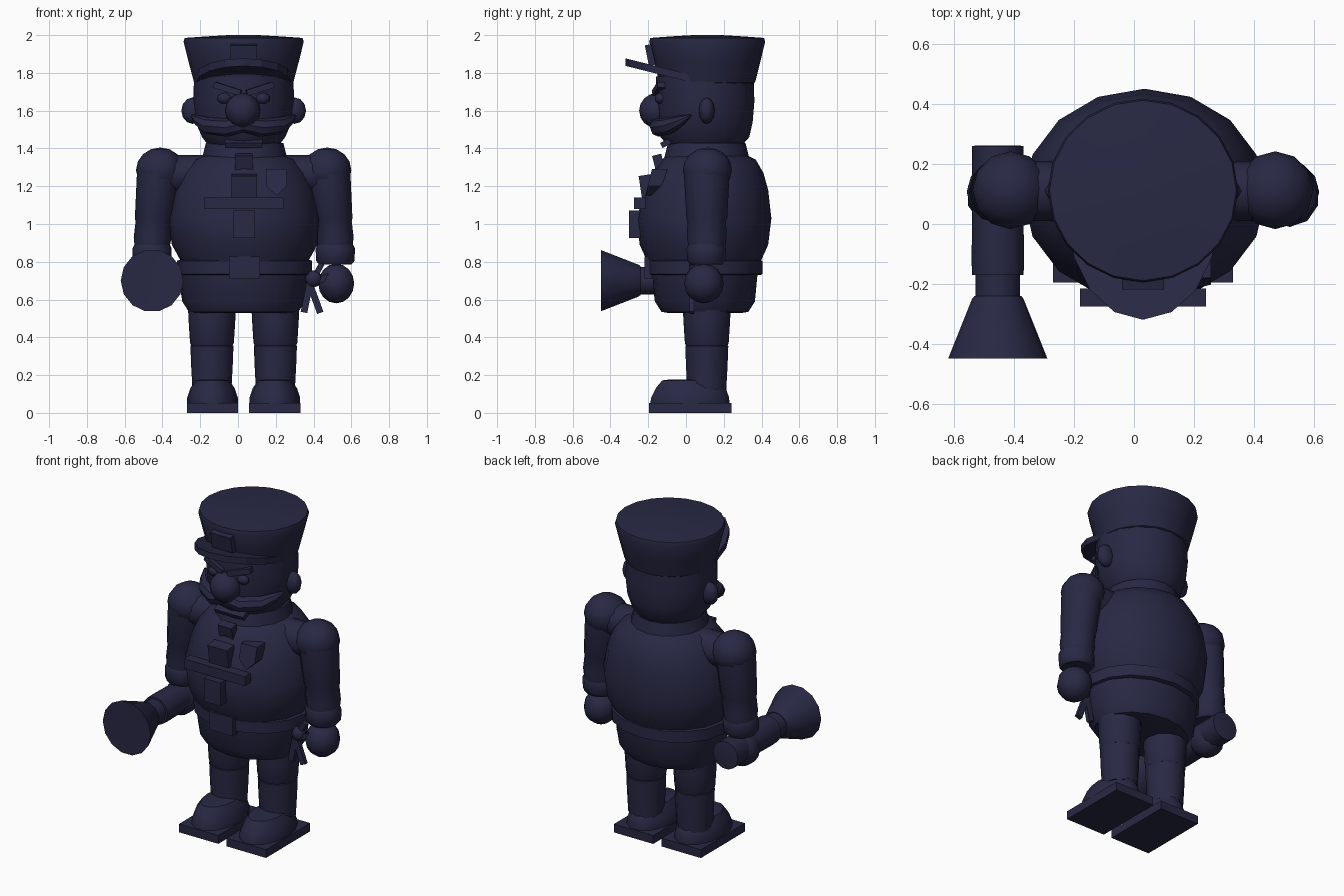
import bpy, bmesh, math
from mathutils import Vector, Matrix

navy = bpy.data.materials.new("dark_navy")
navy.diffuse_color = (0.021, 0.021, 0.058, 1)
CX, CY = 0.03, 0.11          # body axis


def finish(name, bm, smooth=40):
    bmesh.ops.recalc_face_normals(bm, faces=bm.faces)
    me = bpy.data.meshes.new(name)
    bm.to_mesh(me)
    bm.free()
    ob = bpy.data.objects.new(name, me)
    bpy.context.collection.objects.link(ob)
    me.materials.append(navy)
    if smooth:
        bpy.ops.object.select_all(action='DESELECT')
        ob.select_set(True)
        bpy.context.view_layer.objects.active = ob
        bpy.ops.object.shade_smooth_by_angle(angle=math.radians(smooth))
    return ob


def loft(name, rings, smooth=40):
    """Skin a list of point rings and cap both ends."""
    bm = bmesh.new()
    vs = [[bm.verts.new(p) for p in r] for r in rings]
    n = len(vs[0])
    for a, b in zip(vs, vs[1:]):
        for i in range(n):
            bm.faces.new((a[i], a[(i + 1) % n], b[(i + 1) % n], b[i]))
    bm.faces.new(vs[0])
    bm.faces.new(vs[-1])
    return finish(name, bm, smooth)


def stack(name, rows, n=16, smooth=40):
    """Horizontal ellipses: rows of (z, rx, ry, cx, cy)."""
    ang = [math.tau * i / n for i in range(n)]
    return loft(name, [[(cx + rx * math.cos(a), cy + ry * math.sin(a), z) for a in ang]
                       for z, rx, ry, cx, cy in rows], smooth)


def tube(name, pts, n=10, smooth=40):
    """Round sections along a path of (x, y, z, r)."""
    ps = [Vector(p[:3]) for p in pts]
    rings = []
    for i, p in enumerate(ps):
        d = ps[min(i + 1, len(ps) - 1)] - ps[max(i - 1, 0)]
        q = d.to_track_quat('Z', 'Y')
        rings.append([p + q @ Vector((math.cos(math.tau * k / n), math.sin(math.tau * k / n), 0)) * pts[i][3]
                      for k in range(n)])
    return loft(name, rings, smooth)


def ball(name, c, r, u=12, v=8):
    bm = bmesh.new()
    bmesh.ops.create_uvsphere(bm, u_segments=u, v_segments=v, radius=1)
    bmesh.ops.transform(bm, matrix=Matrix.Translation(c) @ Matrix.Diagonal((*r, 1)), verts=bm.verts)
    return finish(name, bm, 60)


def box(name, c, size, rx=0, ry=0, rz=0):
    bm = bmesh.new()
    bmesh.ops.create_cube(bm, size=1)
    rot = Matrix.Rotation(rz, 4, 'Z') @ Matrix.Rotation(rx, 4, 'X') @ Matrix.Rotation(ry, 4, 'Y')
    bmesh.ops.transform(bm, matrix=Matrix.Translation(c) @ rot @ Matrix.Diagonal((*size, 1)), verts=bm.verts)
    return finish(name, bm, 0)


# trunk
stack("torso", [(z, rx, ry, 0.035, y) for z, rx, ry, y in [
    (0.79, 0.33, 0.295, 0.095), (0.89, 0.385, 0.34, 0.095), (1.03, 0.405, 0.357, 0.095),
    (1.18, 0.37, 0.325, 0.11), (1.27, 0.33, 0.295, 0.115), (1.34, 0.275, 0.25, 0.12), (1.37, 0.2, 0.2, 0.11)]])
stack("coat_skirt", [(z, rx, ry, CX, 0.1) for z, rx, ry in [
    (0.53, 0.27, 0.2, ), (0.535, 0.29, 0.23), (0.59, 0.325, 0.265), (0.75, 0.35, 0.28)]])
stack("belt", [(z, r, r * 0.85, 0.035, 0.1) for z, r in [(0.73, 0.345), (0.735, 0.358), (0.805, 0.358), (0.81, 0.345)]])
box("buckle", (0.035, -0.2, 0.77), (0.165, 0.04, 0.115))
stack("collar", [(z, r, r, 0.035, CY) for z, r in [(1.35, 0.225), (1.39, 0.215), (1.43, 0.205)]])
tube("shoulder_bar", [(-0.36, CY, 1.265, 0.1), (0.42, CY, 1.265, 0.1)], 12)

# chest decoration
box("top_button_plate", (0.032, -0.145, 1.325), (0.095, 0.05, 0.085), 0.25)
box("upper_button_plate", (0.032, -0.205, 1.185), (0.135, 0.07, 0.15), 0.15)
box("cross_bar", (0.03, -0.245, 1.11), (0.42, 0.06, 0.06))
box("lower_button_plate", (0.032, -0.272, 0.998), (0.115, 0.06, 0.145))
shield = [(0.148, 1.29), (0.258, 1.29), (0.258, 1.2), (0.205, 1.15), (0.148, 1.2)]
loft("medal", [[(x, y - (1.29 - z) * 0.25, z) for x, z in shield] for y in (-0.1, -0.18)], 0)

# head
stack("head", [(z, rx, ry, CX, 0.1) for z, rx, ry in [
    (1.42, 0.19, 0.2), (1.46, 0.22, 0.235), (1.54, 0.255, 0.253), (1.65, 0.268, 0.262), (1.78, 0.262, 0.258)]])
stack("hat", [(z, r, r * 0.965, CX, 0.112) for z, r in [
    (1.745, 0.255), (1.75, 0.263), (1.86, 0.292), (1.965, 0.318), (1.985, 0.312), (1.993, 0.2), (2.0, 0.08)]], 20)
arc = [math.pi + math.pi * i / 8 for i in range(9)]
loft("visor", [[(CX + 0.25 * math.cos(a), 0.02 + 0.34 * math.sin(a), 1.752 + h - 0.25 * 0.34 * math.sin(a))
                for a in arc] for h in (0, 0.04)], 0)
box("hat_badge", (CX, -0.19, 1.895), (0.14, 0.035, 0.11), 0.2)
ball("nose", (0.025, -0.155, 1.6), (0.093, 0.093, 0.093))
box("chin_plate", (CX, -0.1, 1.432), (0.2, 0.07, 0.03), 0.5)

for s, side in ((-1, "left"), (1, "right")):
    X = lambda x: CX + s * x
    # face
    ball(side + "_ear", (X(0.27), CY, 1.6), (0.06, 0.042, 0.07), 8, 6)
    ball(side + "_eye", (X(0.1), -0.135, 1.665), (0.04, 0.03, 0.03), 8, 6)
    box(side + "_eyebrow", (X(0.085), -0.145, 1.715), (0.15, 0.04, 0.032), 0, -s * 0.3, s * 0.2)
    tube(side + "_moustache", [(X(-0.01), -0.155, 1.53, 0.04), (X(0.09), -0.145, 1.51, 0.048),
                               (X(0.19), -0.085, 1.52, 0.045), (X(0.235), -0.03, 1.545, 0.03),
                               (X(0.275), 0.025, 1.575, 0.006)], 8)
    # arm
    ball(side + "_shoulder", (X(0.442), 0.113, 1.285), (0.128, 0.13, 0.12))
    stack(side + "_arm", [(z, r, r * 1.05, X(x), 0.11) for z, r, x in [
        (0.86, 0.09, 0.485), (0.93, 0.1, 0.482), (1.015, 0.097, 0.475), (1.03, 0.103, 0.473), (1.27, 0.115, 0.45)]], 12)
    stack(side + "_cuff", [(z, r, r, X(0.485), 0.107) for z, r in [
        (0.785, 0.085), (0.805, 0.102), (0.87, 0.104), (0.895, 0.092)]], 12)
    ball(side + "_hand", (X(0.49), 0.095, 0.685), (0.1, 0.105, 0.105), 10, 8)
    # leg
    stack(side + "_thigh", [(z, r, r, X(0.168), CY) for z, r in [
        (0.35, 0.106), (0.37, 0.116), (0.48, 0.123), (0.62, 0.13)]], 12)
    stack(side + "_shin", [(z, r, r, X(0.168), CY) for z, r in [
        (0.12, 0.103), (0.25, 0.11), (0.355, 0.114), (0.365, 0.1)]], 12)
    stack(side + "_boot", [(z, rx, ry, X(0.165), y) for z, rx, ry, y in [
        (0.045, 0.134, 0.215, 0.02), (0.08, 0.134, 0.212, 0.022),
        (0.13, 0.118, 0.19, 0.025), (0.172, 0.09, 0.15, 0.02), (0.178, 0.05, 0.1, 0.02)]], 14)
    box(side + "_sole", (X(0.165), 0.022, 0.026), (0.272, 0.436, 0.052))

# flared horn held forward in one hand, with a hollow mouth
HX, HZ = -0.455, 0.7
tube("horn", [(HX, 0.262, HZ, 0.075), (HX, 0.26, HZ, 0.086), (HX, 0.0, HZ, 0.086),
              (HX, -0.12, HZ, 0.088), (HX, -0.17, HZ, 0.086), (HX, -0.17, HZ, 0.074), (HX, -0.25, HZ, 0.074)], 14)
tube("horn_bell", [(HX, -0.24, HZ, 0.078), (HX, -0.25, HZ, 0.086), (HX, -0.45, HZ, 0.166),
                   (HX, -0.449, HZ, 0.155), (HX, -0.42, HZ, 0.14)], 14)

# tassel hanging at the hip
ball("tassel_knot", (0.4, 0.03, 0.71), (0.045, 0.035, 0.045), 8, 6)
box("tassel_loop", (0.425, 0.03, 0.755), (0.03, 0.03, 0.08), 0, 0.5)
box("tassel_side", (0.45, 0.03, 0.71), (0.07, 0.03, 0.03), 0, -0.5)
box("tassel_tail_outer", (0.41, 0.03, 0.6), (0.035, 0.025, 0.15), 0, -0.35)
box("tassel_tail_inner", (0.365, 0.03, 0.61), (0.035, 0.025, 0.16), 0, 0.2)
